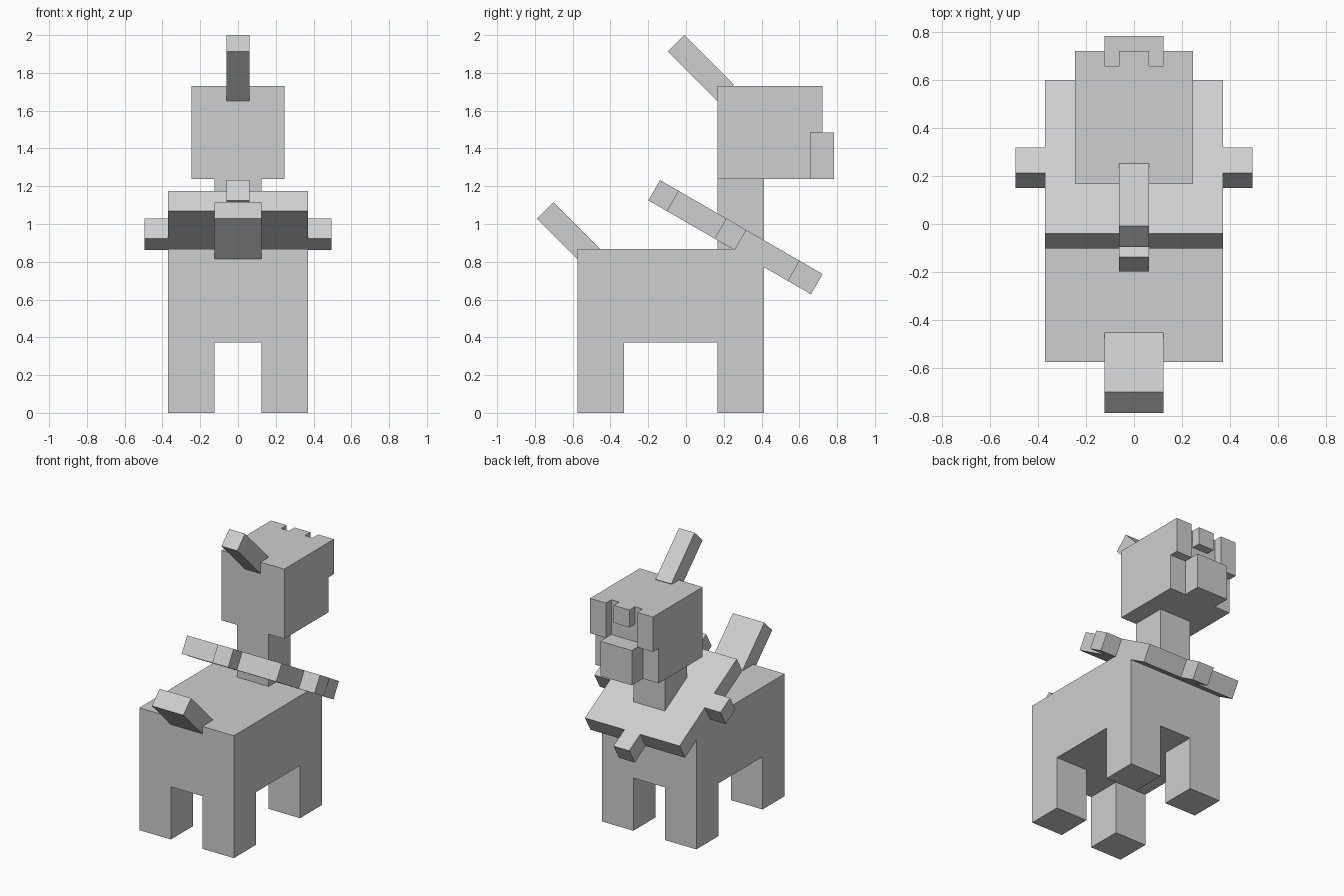
import bpy
from math import radians, sin, cos
from mathutils import Vector

default = bpy.data.objects.get("Cube")
if default:
    bpy.data.objects.remove(default, do_unlink=True)

U = 0.247        # modelling unit
H = U / 2        # half unit

grey = bpy.data.materials.new("light_grey")
grey.use_nodes = True
colour = (0.62, 0.62, 0.62, 1)
grey.diffuse_color = colour
grey.node_tree.nodes["Principled BSDF"].inputs["Base Color"].default_value = colour


def block(name, centre, size, tilt=0):
    """Box with a centre, full size and a tilt in degrees about x."""
    bpy.ops.mesh.primitive_cube_add(size=1, location=centre, rotation=(radians(tilt), 0, 0))
    ob = bpy.context.object
    ob.name = name
    ob.scale = size
    ob.data.materials.append(grey)
    return ob


def span(name, x, y, z):
    """Box from its limits along each axis."""
    lims = (x, y, z)
    return block(name, [(a + b) / 2 for a, b in lims], [b - a for a, b in lims])


REAR, CHEST = -0.575, 0.413
HIP = 0.373
BACK = HIP + 2 * U
CHIN = BACK + 1.5 * U
BROW = CHIN + U
CROWN = CHIN + 2 * U
NAPE = CHEST - U
FACE = NAPE + 2 * U

# Body, neck and head
span("body", (-1.5 * U, 1.5 * U), (REAR, CHEST), (HIP, BACK))
span("neck", (-H, H), (NAPE, CHEST), (BACK, CHIN))
span("head", (-U, U), (NAPE, FACE), (CHIN, CROWN))
span("snout", (-H, H), (FACE, FACE + H), (CHIN, BROW))
span("forehead_plate", (-H / 2, H / 2), (FACE, FACE + H / 2), (CROWN - H, CROWN))

# Paired legs and cheek plates
for side, s in (("left", 1), ("right", -1)):
    outer = sorted((s * H, s * 1.5 * U))
    span("rear_leg_" + side, outer, (REAR, REAR + U), (0, HIP))
    span("front_leg_" + side, outer, (NAPE, CHEST), (0, HIP))
    span("cheek_plate_" + side, sorted((s * H, s * U)), (FACE, FACE + H / 2), (BROW, CROWN))

# Horn and tail, leaning back
block("horn", (0, 0.078, 1.825), (H, 1.5 * U, H), -45)
block("tail", (0, -0.614, 0.941), (U, 1.5 * U, H), -45)

# Sloping collar with a stub on each edge
TILT = radians(-30)
middle = Vector((0, 0.25, 0.937))
along = Vector((0, cos(TILT), sin(TILT)))
block("collar", middle, (3 * U, 3 * U, H), -30)
for name, end, edge in (("upper", -0.483, -1.5 * U), ("lower", 0.511, 1.5 * U)):
    block("collar_stub_" + name, middle + along * (end + edge) / 2, (H, abs(end - edge), H), -30)
for side, s in (("left", 1), ("right", -1)):
    offset = Vector((s * 1.75 * U, 0, 0)) - along * 0.017
    block("collar_stub_" + side, middle + offset, (H, H, H), -30)
